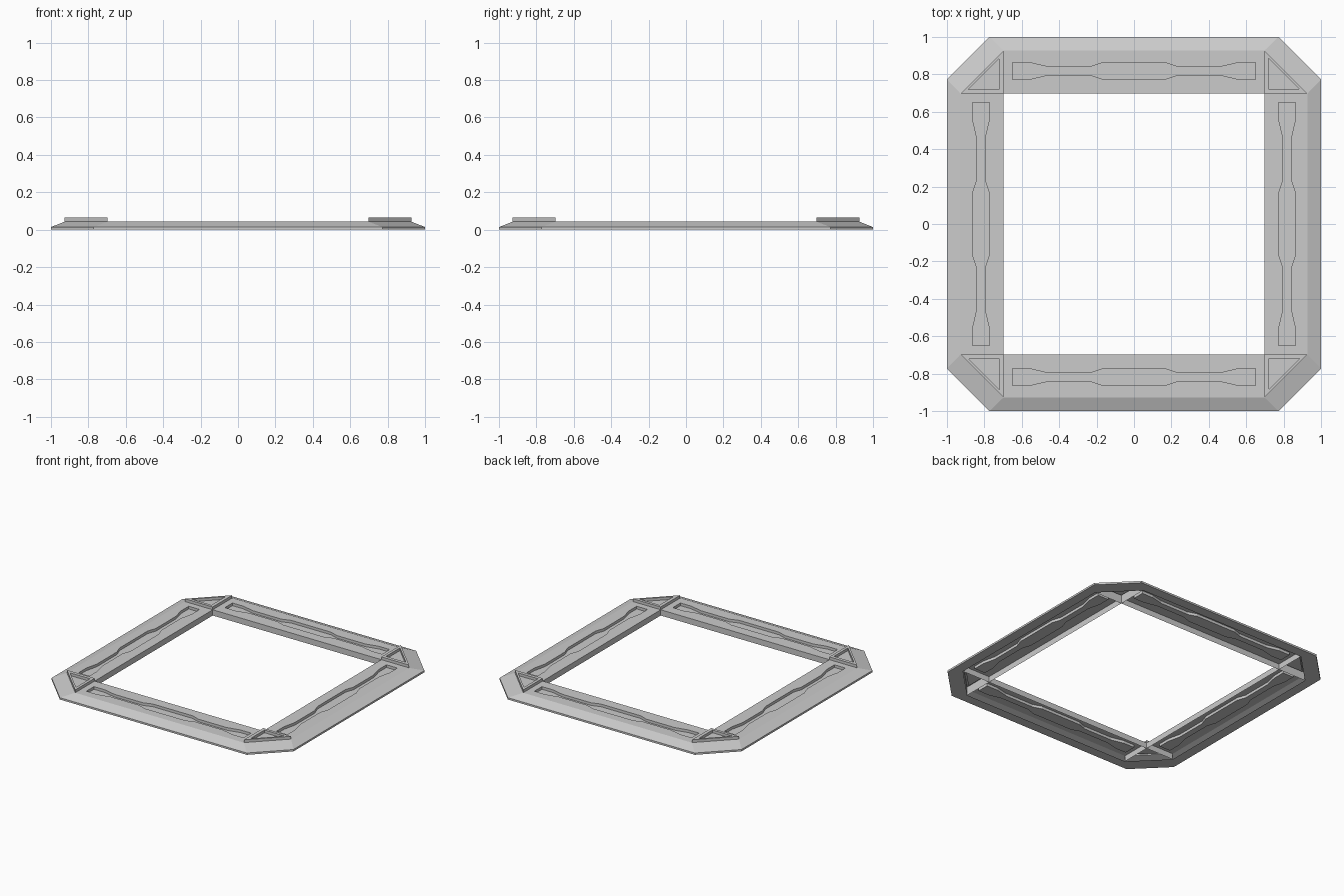
import bpy, bmesh
from mathutils import Matrix

if "Cube" in bpy.data.objects:
    bpy.data.objects.remove(bpy.data.objects["Cube"])

IN, MID, OUT = 0.697, 0.927, 1.0      # inner edge, top shoulder, outer edge
CH = 0.773                            # start of the outer corner chamfer
Z_RIM, Z_TOP, Z_CAP = 0.014, 0.043, 0.064
DEPTH = 0.02


def make(name, faces, turns=1):
    """Build a mesh from polygons, repeated by quarter turns about z."""
    bm = bmesh.new()
    for k in range(turns):
        rot = Matrix.Rotation(k * 1.5707963268, 4, 'Z')
        for f in faces:
            bm.faces.new([bm.verts.new(rot @ Matrix.Translation(p).translation) for p in f])
    bmesh.ops.remove_doubles(bm, verts=bm.verts, dist=0.0003)
    me = bpy.data.meshes.new(name)
    bm.to_mesh(me)
    bm.free()
    ob = bpy.data.objects.new(name, me)
    bpy.context.collection.objects.link(ob)
    return ob


def at(poly, z):
    return [(x, y, z) for x, y in poly]


def band(lo, hi):
    """Quads joining two closed loops."""
    n = len(lo)
    return [[lo[i], lo[(i + 1) % n], hi[(i + 1) % n], hi[i]] for i in range(n)]


def octagon(a, b):
    return [(a, -b), (a, b), (b, a), (-b, a), (-a, b), (-a, -b), (-b, -a), (b, -a)]


# Sloped outer rim: flat underside, short vertical edge, bevel up to the shoulder
outer, shoulder = octagon(OUT, CH), octagon(MID, IN)
make("outer_rim",
     band(at(shoulder, 0), at(outer, 0))
     + band(at(outer, 0), at(outer, Z_RIM))
     + band(at(outer, Z_RIM), at(shoulder, Z_TOP)))

# Side rails: hollow underneath, with a wavy recessed slot on top
half = [(0.165, 0.045), (0.23, 0.023), (0.465, 0.023), (0.56, 0.045), (0.65, 0.045)]
prof = [(-u, w) for u, w in reversed(half)] + half
C = 0.818
zf = Z_TOP - DEPTH
E = prof[-1][0]
rail = [[(-IN, IN, 0), (IN, IN, 0), (IN, IN, Z_TOP), (-IN, IN, Z_TOP)]]   # inner wall
for (u0, w0), (u1, w1) in zip(prof, prof[1:]):
    rail.append(at([(u0, IN), (u1, IN), (u1, C - w1), (u0, C - w0)], Z_TOP))
    rail.append(at([(u0, C + w0), (u1, C + w1), (u1, MID), (u0, MID)], Z_TOP))
    rail.append(at([(u0, C - w0), (u1, C - w1), (u1, C + w1), (u0, C + w0)], zf))
slot = [(u, C - w) for u, w in prof] + [(u, C + w) for u, w in reversed(prof)]
rail += [list(reversed(f)) for f in band(at(slot, zf), at(slot, Z_TOP))]
w = prof[0][1]
for a, b in ((-IN, -E), (E, IN)):                                         # rail ends
    ys = [IN, C - w, C + w, MID]
    s = a if a < 0 else b
    e = b if a < 0 else a
    loop = [(s, IN), (e, IN), (e, C - w), (e, C + w), (e, MID), (s, MID)]
    rail.append(at(loop if a < 0 else loop[::-1], Z_TOP))
make("side_rails", rail, 4)

# Raised triangular corner caps with a recessed triangle
tri = [(IN, IN), (MID, IN), (IN, MID)]
inner = [(0.718, 0.722), (0.883, 0.722), (0.718, 0.887)]
walls = band([(IN, IN, 0), (MID, IN, 0), (IN, MID, 0)], at(tri, Z_CAP))
walls[1] = [(MID, IN, Z_TOP), (IN, MID, Z_TOP), (IN, MID, Z_CAP), (MID, IN, Z_CAP)]
cap = walls + band(at(tri, Z_CAP), at(inner, Z_CAP))
cap += [list(reversed(f)) for f in band(at(inner, Z_CAP - DEPTH), at(inner, Z_CAP))]
cap.append(at(inner, Z_CAP - DEPTH))
make("corner_caps", cap, 4)
